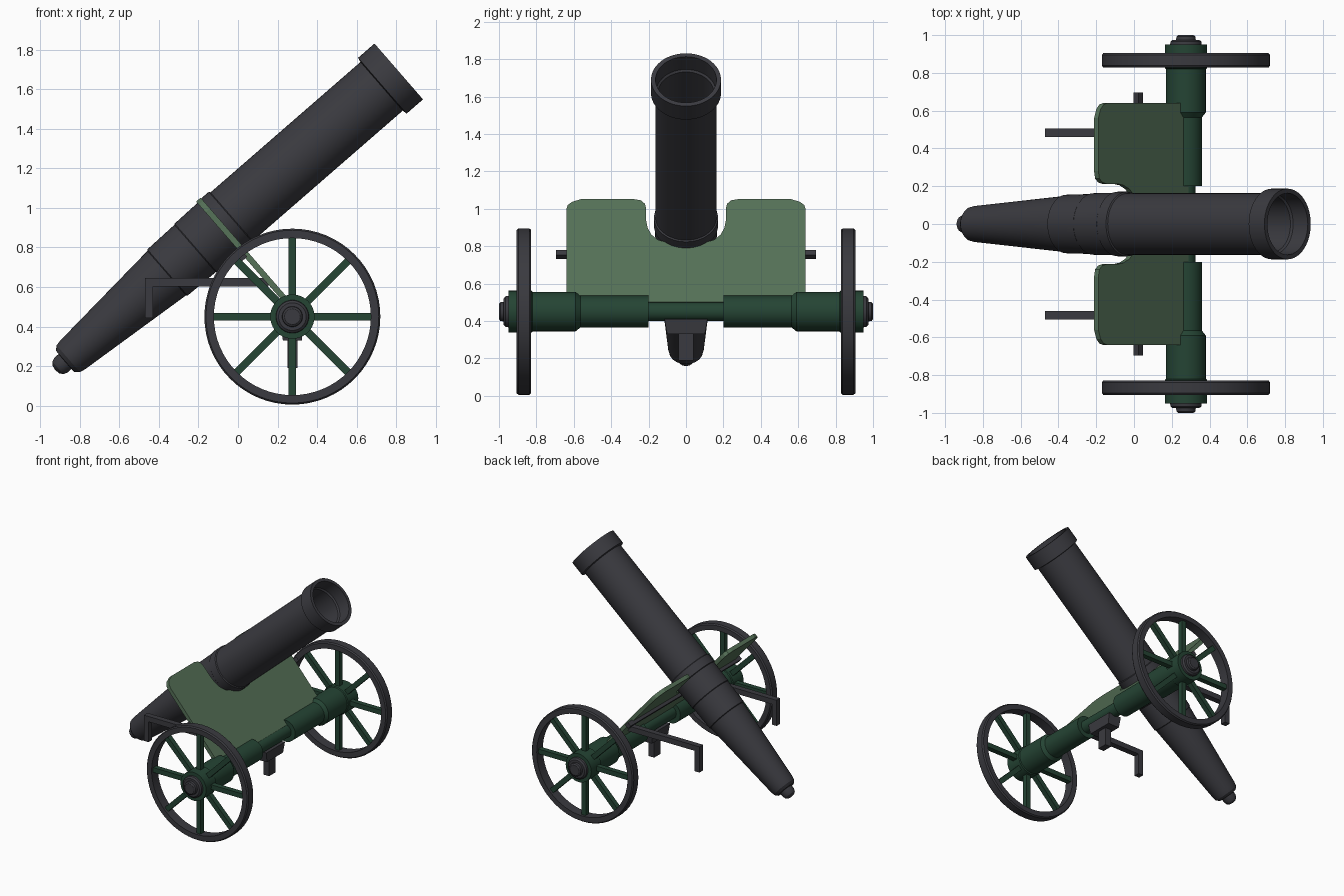
import bpy, bmesh, math
from mathutils import Vector, Matrix

if "Cube" in bpy.data.objects:
    bpy.data.objects.remove(bpy.data.objects["Cube"])


def material(name, rgb):
    m = bpy.data.materials.new(name)
    m.diffuse_color = (*rgb, 1)
    m.use_nodes = True
    m.node_tree.nodes["Principled BSDF"].inputs["Base Color"].default_value = m.diffuse_color
    return m


IRON = material("dark iron", (0.042, 0.042, 0.050))
GREEN = material("dark green", (0.018, 0.058, 0.034))
SHIELD = material("light green", (0.093, 0.168, 0.098))


def finish(name, bm, mat, smooth=True):
    bmesh.ops.recalc_face_normals(bm, faces=bm.faces)
    me = bpy.data.meshes.new(name)
    bm.to_mesh(me)
    bm.free()
    ob = bpy.data.objects.new(name, me)
    bpy.context.collection.objects.link(ob)
    me.materials.append(mat)
    if smooth:
        bpy.ops.object.select_all(action='DESELECT')
        ob.select_set(True)
        bpy.context.view_layer.objects.active = ob
        bpy.ops.object.shade_smooth_by_angle(angle=math.radians(30))
    return ob


def lathe(name, profile, origin, axis, mat, segs=40, closed=False):
    """Revolve (distance along axis, radius) points around an axis."""
    rot = Vector(axis).to_track_quat('Z', 'Y').to_matrix()
    bm = bmesh.new()
    rings = []
    for s, r in profile:
        n = 1 if r == 0 else segs
        rings.append([bm.verts.new(Vector(origin) + rot @ Vector(
            (r * math.cos(2 * math.pi * i / segs), r * math.sin(2 * math.pi * i / segs), s)))
            for i in range(n)])
    pairs = list(zip(rings, rings[1:]))
    if closed:
        pairs.append((rings[-1], rings[0]))
    for a, b in pairs:
        for i in range(segs):
            j = (i + 1) % segs
            quad = [a[i % len(a)], a[j % len(a)], b[j % len(b)], b[i % len(b)]]
            bm.faces.new(list(dict.fromkeys(quad)))
    return finish(name, bm, mat)


def box(name, centre, size, mat, tilt=0.0, taper=1.0):
    """Box, optionally tilted about y and narrowed at the bottom."""
    bm = bmesh.new()
    bmesh.ops.create_cube(bm, size=1)
    for v in bm.verts:
        k = taper if v.co.z < 0 else 1
        v.co = Vector((v.co.x * size[0] * k, v.co.y * size[1] * k, v.co.z * size[2]))
    bm.transform(Matrix.Translation(centre) @ Matrix.Rotation(tilt, 4, 'Y'))
    return finish(name, bm, mat, False)


# Barrel: measured backwards from the muzzle centre along the tilted axis
ANGLE = math.radians(41)
AIM = Vector((math.cos(ANGLE), 0, math.sin(ANGLE)))
MUZZLE = Vector((0.813, 0, 1.69))
lathe("barrel", [
    (-0.8, 0), (-0.8, 0.15), (-0.11, 0.15), (-0.10, 0.16), (0, 0.163),
    (0, 0.187), (-0.11, 0.187), (-0.115, 0.163), (-1.12, 0.163),
    (-1.125, 0.171), (-1.19, 0.171), (-1.195, 0.166), (-1.36, 0.163),
    (-1.365, 0.159), (-1.55, 0.155), (-1.555, 0.149), (-2.185, 0.096),
    (-2.215, 0.09), (-2.235, 0.072), (-2.24, 0)], MUZZLE, AIM, IRON, 48)
lathe("breech_knob", [(-2.22, 0), (-2.22, 0.05), (-2.265, 0.05), (-2.285, 0.042),
                      (-2.298, 0.025), (-2.302, 0)], MUZZLE, AIM, IRON, 24)

# Shield: plate square to the barrel with a rounded saddle cut-out
half = [(0.64, 0.49), (0.64, 0.985), (0.632, 1.008), (0.61, 1.025), (0.56, 1.04),
        (0.28, 1.04), (0.24, 1.033), (0.22, 1.015), (0.213, 0.99), (0.213, 0.925),
        (0.205, 0.885), (0.185, 0.85), (0.15, 0.822), (0.10, 0.808)]
outline = half + [(-y, z) for y, z in reversed(half)]
bm = bmesh.new()
face = bm.faces.new([bm.verts.new((-0.203 + (1.03 - z) * math.tan(ANGLE), y, z - 0.008))
                     for y, z in outline])
ext = bmesh.ops.extrude_face_region(bm, geom=[face])
bmesh.ops.translate(bm, vec=AIM * 0.03,
                    verts=[v for v in ext["geom"] if isinstance(v, bmesh.types.BMVert)])
finish("shield", bm, SHIELD, False)

# Cross bar behind the shield
box("cross_bar", (0.022, 0, 0.755), (0.035, 1.39, 0.035), IRON, -ANGLE)

# Axle
AX, AZ = 0.275, 0.45
lathe("axle_rod", [(-0.3, 0), (-0.3, 0.05), (0.3, 0.05), (0.3, 0)],
      (AX, 0, AZ), (0, 1, 0), GREEN, 32)

# Support block and post under the axle
box("support_block", (AX, 0, 0.37), (0.11, 0.23, 0.08), IRON, 0, 0.88)
box("support_post", (AX, 0, 0.265), (0.05, 0.08, 0.15), IRON)

for side, tag in ((-1, "front"), (1, "back")):
    out = (0, side, 0)
    hub = (AX, 0, AZ)
    # Axle sleeve and hub
    lathe(tag + "_axle_sleeve", [
        (0.2, 0), (0.2, 0.085), (0.565, 0.085), (0.59, 0.105), (0.82, 0.105),
        (0.825, 0.112), (0.95, 0.112), (0.95, 0)], hub, out, GREEN)
    lathe(tag + "_hub_cap", [
        (0.94, 0), (0.94, 0.085), (0.965, 0.082), (0.975, 0.07), (0.975, 0.052),
        (0.993, 0.05), (1.0, 0.04), (1.0, 0)], hub, out, IRON)
    # Wheel rim
    lathe(tag + "_wheel_rim", [
        (0.828, 0.397), (0.828, 0.437), (0.838, 0.445), (0.895, 0.445),
        (0.905, 0.437), (0.905, 0.397)], hub, out, IRON, 64, True)
    # Spokes
    bm = bmesh.new()
    for i in range(8):
        bmesh.ops.create_cube(bm, size=1, matrix=(
            Matrix.Translation((AX, side * 0.866, AZ))
            @ Matrix.Rotation(i * math.pi / 4, 4, 'Y')
            @ Matrix.Translation((0.245, 0, 0))
            @ Matrix.Diagonal((0.32, 0.04, 0.038, 1))))
    finish(tag + "_spokes", bm, GREEN, False)
    # Bent handle behind the shield
    box(tag + "_handle_bar", (-0.158, side * 0.482, 0.624), (0.625, 0.045, 0.042), IRON)
    box(tag + "_handle_grip", (-0.45, side * 0.482, 0.523), (0.042, 0.045, 0.162), IRON)
